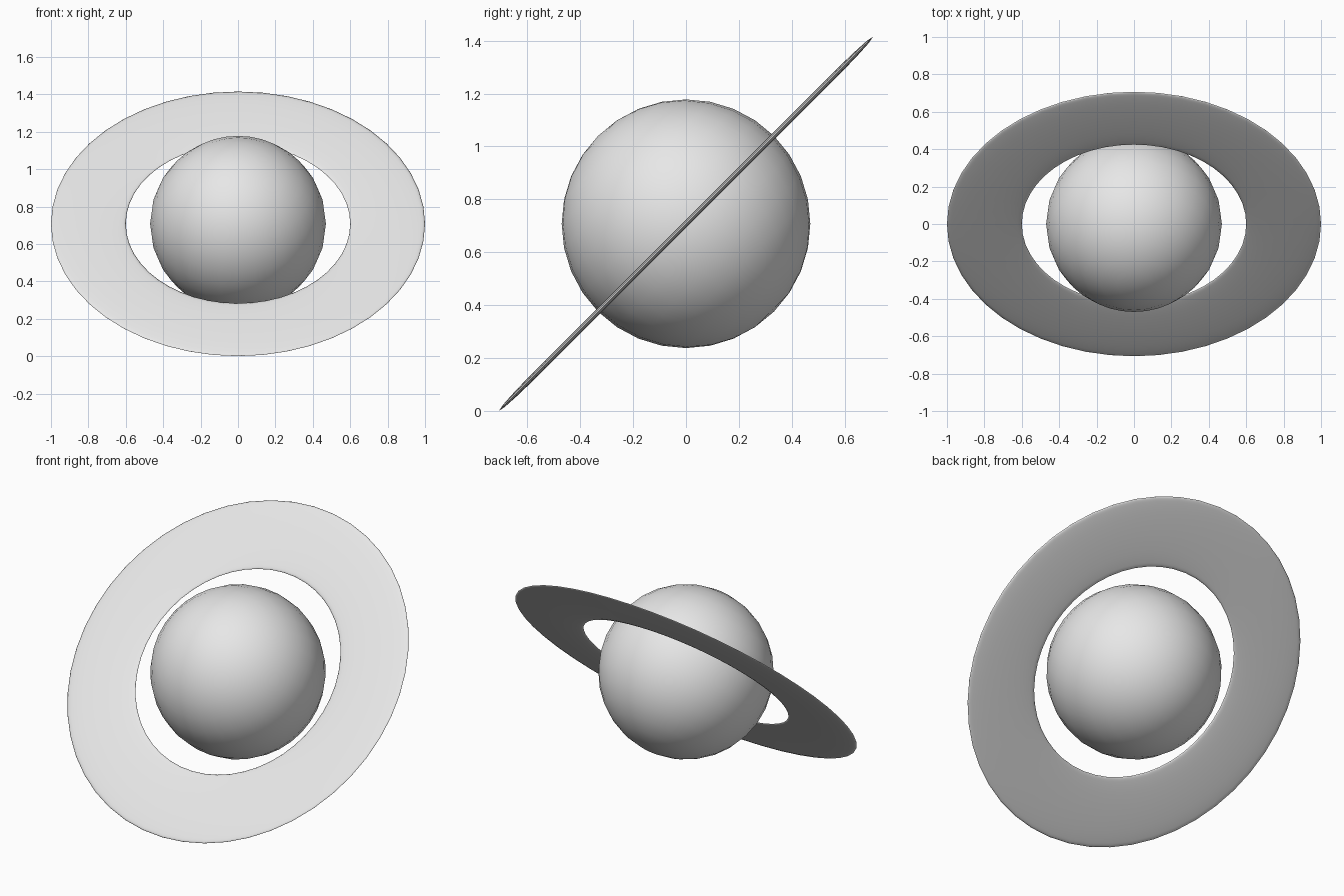
import bpy
import math

if "Cube" in bpy.data.objects:
    bpy.data.objects.remove(bpy.data.objects["Cube"])

TILT = math.radians(45)
CENTRE = (0, 0, 0.708)

grey = bpy.data.materials.new("light grey")
grey.diffuse_color = (0.8, 0.8, 0.8, 1)
grey.use_nodes = True
grey.node_tree.nodes["Principled BSDF"].inputs["Base Color"].default_value = grey.diffuse_color


def finish(name):
    ob = bpy.context.object
    ob.name = name
    ob.data.materials.append(grey)
    bpy.ops.object.shade_smooth()
    return ob


# Round planet body, tilted with its ring
bpy.ops.mesh.primitive_uv_sphere_add(segments=32, ring_count=16, radius=0.47,
                                     location=CENTRE, rotation=(TILT, 0, 0))
finish("planet")

# Ring: a torus flattened into a thin disc with tapered edges
bpy.ops.mesh.primitive_torus_add(major_segments=48, minor_segments=12,
                                 major_radius=0.8, minor_radius=0.2,
                                 location=CENTRE, rotation=(TILT, 0, 0))
ring = finish("ring")
ring.scale.z = 0.055
